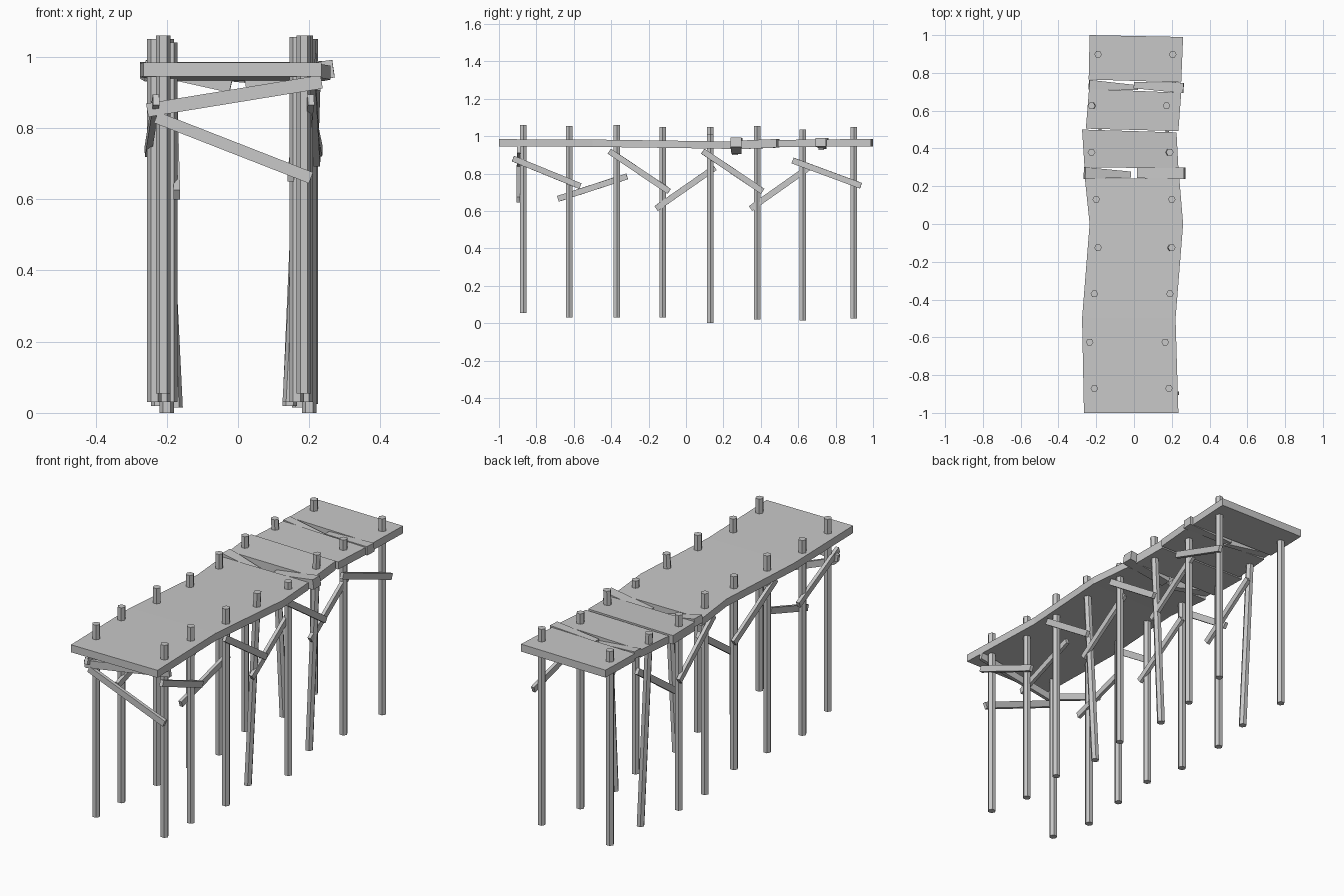
import bpy, bmesh
from math import pi
from mathutils import Matrix, Vector

cube = bpy.data.objects.get("Cube")
if cube:
    bpy.data.objects.remove(cube)

wood = bpy.data.materials.new("weathered_grey_wood")
wood.use_nodes = True
GREY = (0.58, 0.58, 0.58, 1)
wood.diffuse_color = GREY
wood.node_tree.nodes["Principled BSDF"].inputs["Base Color"].default_value = GREY


def finish(name, bm):
    bmesh.ops.recalc_face_normals(bm, faces=bm.faces)
    mesh = bpy.data.meshes.new(name)
    bm.to_mesh(mesh)
    bm.free()
    mesh.materials.append(wood)
    obj = bpy.data.objects.new(name, mesh)
    bpy.context.collection.objects.link(obj)


def loft(name, rings):
    """Closed solid through rings of equal point count."""
    bm = bmesh.new()
    loops = [[bm.verts.new(p) for p in ring] for ring in rings]
    n = len(loops[0])
    for a, b in zip(loops, loops[1:]):
        for i in range(n):
            j = (i + 1) % n
            bm.faces.new((a[i], a[j], b[j], b[i]))
    bm.faces.new(loops[0])
    bm.faces.new(loops[-1])
    finish(name, bm)


def beam(name, a, b, width, depth, taper=1.0):
    """Squared timber from a to b; taper narrows the far end."""
    a, b = Vector(a), Vector(b)
    along = (b - a).normalized()
    side = along.cross(Vector((0, 0, 1))).normalized() * depth / 2
    up = side.cross(along).normalized() * width / 2
    corners = [(1, 1), (-1, 1), (-1, -1), (1, -1)]
    loft(name, [[p + side * s * k + up * u for s, u in corners]
                for p, k in ((a, 1), (b, taper))])


def post(name, top, bottom, radius=0.02):
    """Six-sided pile with corners to the sides, leaning where its ends differ."""
    bm = bmesh.new()
    bmesh.ops.create_cone(bm, cap_ends=True, segments=6, radius1=radius,
                          radius2=radius, depth=1,
                          matrix=Matrix.Rotation(pi / 2, 4, 'Z'))
    for v in bm.verts:
        end = Vector(top if v.co.z > 0 else bottom)
        v.co = end + Vector((v.co.x, v.co.y, 0))
    finish(name, bm)


def deck(name, rows, thick=0.039):
    """Rows hold left x, left y, right x, right y, top z."""
    rings = []
    for lx, ly, rx, ry, z in rows:
        rings.append([(lx, ly, z), (rx, ry, z),
                      (rx, ry, z - thick), (lx, ly, z - thick)])
    loft(name, rings)


# Walkway sections
deck("front_deck", [(-0.265, -1, 0.235, -1, 0.984),
                    (-0.275, -0.5, 0.22, -0.5, 0.982),
                    (-0.235, 0, 0.26, 0, 0.975),
                    (-0.26, 0.24, 0.24, 0.24, 0.971)])
deck("middle_deck", [(-0.262, 0.3, 0.235, 0.295, 0.977),
                     (-0.275, 0.5, 0.225, 0.485, 0.985)], thick=0.046)
deck("rear_deck", [(-0.255, 0.505, 0.235, 0.492, 0.98),
                   (-0.238, 0.715, 0.25, 0.695, 0.982)])
deck("end_deck", [(-0.24, 0.765, 0.25, 0.75, 0.983),
                  (-0.235, 1, 0.26, 0.99, 0.985)])

# Snapped planks sagging in the gaps
beam("broken_plank_1_left", (-0.262, 0.27, 0.972), (-0.02, 0.262, 0.918), 0.038, 0.062, 0.5)
beam("broken_plank_1_right", (0.268, 0.268, 0.967), (0.02, 0.27, 0.93), 0.05, 0.06, 0.9)
beam("broken_plank_2_left", (-0.238, 0.738, 0.972), (0.02, 0.722, 0.945), 0.036, 0.05, 0.5)
beam("broken_plank_2_right", (0.262, 0.72, 0.967), (0, 0.735, 0.955), 0.045, 0.055, 0.6)

# Piles: y, left x, right x, left top z, right top z, bottom z, left lean, right lean
piles = [(-0.87, -0.21, 0.185, 1.06, 1.06, 0.055, 0, 0),
         (-0.625, -0.235, 0.165, 1.05, 1.055, 0.03, 0, 0),
         (-0.37, -0.21, 0.19, 1.06, 1.06, 0.03, 0, 0),
         (-0.125, -0.19, 0.2, 1.04, 1.05, 0.03, 0, -0.055),
         (0.13, -0.2, 0.2, 1.05, 1.01, 0, 0, 0),
         (0.38, -0.225, 0.19, 1.04, 1.055, 0.02, 0, -0.045),
         (0.625, -0.225, 0.172, 1.035, 1.035, 0.015, 0.05, 0),
         (0.898, -0.19, 0.205, 1.04, 1.05, 0.025, 0, 0)]
for i, (y, lx, rx, ltop, rtop, low, lean_l, lean_r) in enumerate(piles, 1):
    post(f"right_post_{i}", (lx, y, ltop), (lx + lean_l, y, low))
    post(f"left_post_{i}", (rx, y, rtop), (rx + lean_r, y, low))

# Diagonal side braces: start y, z, end y, z, then start and end x
braces = [("left_brace_1", -0.925, 0.88, -0.565, 0.733, 0.205, 0.185),
          ("right_brace_1", -0.925, 0.88, -0.565, 0.733, -0.23, -0.253),
          ("left_brace_2", -0.685, 0.665, -0.315, 0.785, 0.148, 0.165),
          ("right_brace_2", -0.685, 0.665, -0.38, 0.765, -0.218, -0.218),
          ("left_brace_3", -0.41, 0.92, -0.09, 0.705, 0.21, 0.222),
          ("right_brace_3", -0.41, 0.92, -0.09, 0.705, -0.23, -0.212),
          ("left_brace_4", -0.16, 0.613, 0.155, 0.832, 0.19, 0.19),
          ("right_brace_4", -0.16, 0.613, 0.155, 0.832, -0.172, -0.178),
          ("left_brace_5", 0.09, 0.92, 0.41, 0.705, 0.222, 0.215),
          ("right_brace_5", 0.09, 0.92, 0.41, 0.705, -0.222, -0.246),
          ("left_brace_6", 0.345, 0.613, 0.66, 0.835, 0.175, 0.175),
          ("right_brace_6", 0.345, 0.613, 0.66, 0.835, -0.18, -0.18),
          ("left_brace_7", 0.57, 0.87, 0.935, 0.735, 0.2, 0.228)]
for name, y0, z0, y1, z1, x0, x1 in braces:
    beam(name, (x0, y0, z0), (x1, y1, z1), 0.032, 0.018)

# Crossed braces on the front pair of piles
beam("front_upper_brace", (-0.255, -0.895, 0.85), (0.235, -0.895, 0.93), 0.038, 0.018)
beam("front_lower_brace", (-0.23, -0.897, 0.83), (0.205, -0.897, 0.66), 0.033, 0.018)
